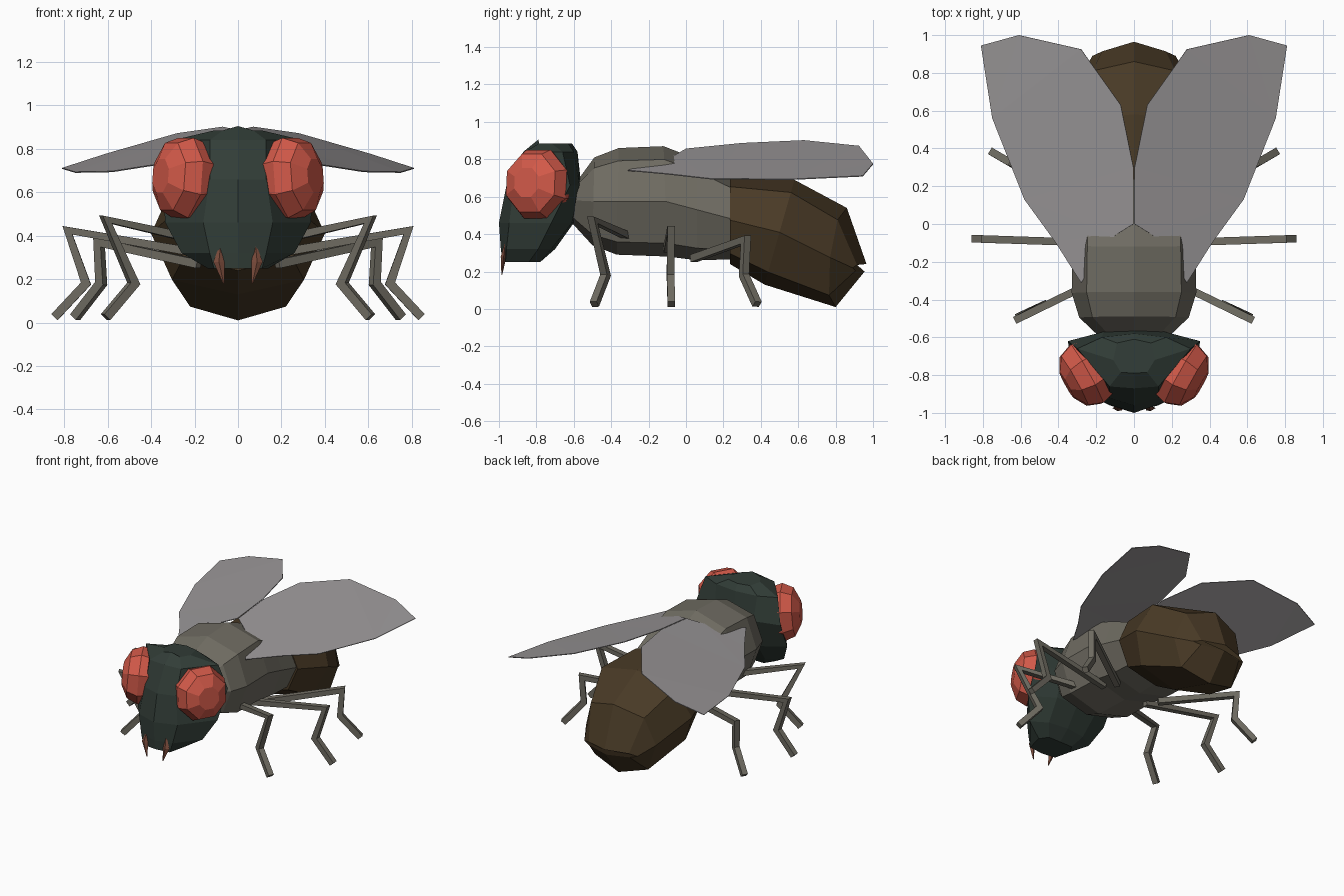
import bpy, bmesh, math
from mathutils import Vector

if "Cube" in bpy.data.objects:
    bpy.data.objects.remove(bpy.data.objects["Cube"])


def material(name, rgb):
    m = bpy.data.materials.new(name)
    m.diffuse_color = (*rgb, 1)
    m.use_nodes = True
    m.node_tree.nodes["Principled BSDF"].inputs["Base Color"].default_value = m.diffuse_color
    return m


RED = material("eye_red", (0.64, 0.10, 0.066))
GREEN = material("head_dark_green", (0.031, 0.046, 0.038))
GREY = material("thorax_grey", (0.16, 0.15, 0.122))
BROWN = material("abdomen_brown", (0.066, 0.042, 0.019))
WING = material("wing_grey", (0.32, 0.305, 0.31))
RUST = material("mouth_rust", (0.2, 0.072, 0.045))


def make_object(name, bm, mat):
    bmesh.ops.recalc_face_normals(bm, faces=bm.faces)
    me = bpy.data.meshes.new(name)
    bm.to_mesh(me)
    bm.free()
    me.materials.append(mat)
    ob = bpy.data.objects.new(name, me)
    bpy.context.collection.objects.link(ob)
    return ob


def mirror(ob):
    ob.modifiers.new("mirror", 'MIRROR')
    return ob


def loft(name, rings, mat):
    """Skin a row of equal-length point rings and cap both ends."""
    bm = bmesh.new()
    rows = [[bm.verts.new(p) for p in ring] for ring in rings]
    n = len(rows[0])
    for a, b in zip(rows, rows[1:]):
        for i in range(n):
            j = (i + 1) % n
            bm.faces.new((a[i], a[j], b[j], b[i]))
    bm.faces.new(rows[0])
    bm.faces.new(rows[-1])
    return make_object(name, bm, mat)


def body_ring(top, bottom, w, bulge=0.0, diag=0.76):
    """Eight-sided tilted section; bulge shifts the sides along y."""
    pts = []
    for i in range(8):
        a = i * math.pi / 4
        s, c = math.sin(a), math.cos(a)
        k = diag / 0.7071 if i % 2 else 1
        t = (c * k + 1) / 2
        y = bottom[0] + (top[0] - bottom[0]) * t + bulge * abs(s)
        pts.append((w * s * k, y, bottom[1] + (top[1] - bottom[1]) * t))
    return pts


# Thorax
loft("thorax", [
    body_ring((-0.57, 0.70), (-0.61, 0.46), 0.19),
    body_ring((-0.49, 0.81), (-0.50, 0.34), 0.29),
    body_ring((-0.36, 0.86), (-0.37, 0.29), 0.33),
    body_ring((-0.12, 0.87), (-0.10, 0.28), 0.325),
    body_ring((0.06, 0.80), (0.06, 0.26), 0.32),
    body_ring((0.24, 0.70), (0.24, 0.265), 0.32)], GREY)

# Abdomen, drooping to a blunt ridged tail
loft("abdomen", [
    body_ring((0.235, 0.71), (0.235, 0.24), 0.33),
    body_ring((0.58, 0.69), (0.42, 0.13), 0.40),
    body_ring((0.86, 0.54), (0.80, 0.01), 0.29, -0.06),
    body_ring((0.965, 0.24), (0.955, 0.20), 0.22, -0.07)], BROWN)

# Head: z, front middle y, front corner, side corner, back corner, back middle y
head_rows = [
    (0.25, -0.98, (0.11, -0.965), (0.14, -0.84), (0.10, -0.78), -0.78),
    (0.32, -0.99, (0.13, -0.96), (0.26, -0.79), (0.15, -0.72), -0.70),
    (0.46, -1.00, (0.16, -0.945), (0.335, -0.72), (0.17, -0.61), -0.60),
    (0.66, -0.96, (0.13, -0.92), (0.35, -0.62), (0.16, -0.57), -0.56),
    (0.84, -0.87, (0.13, -0.86), (0.30, -0.66), (0.17, -0.60), -0.58),
    (0.905, -0.79, (0.07, -0.785), (0.11, -0.72), (0.09, -0.63), -0.61)]
rings = []
for z, front, fc, sc, bc, back in head_rows:
    half = (fc, sc, bc)
    drop = 0.02 if z > 0.9 else 0
    rings.append([(0, front, z)] + [(x, y, z - drop) for x, y in half] + [(0, back, z - drop)]
                 + [(-x, y, z - drop) for x, y in reversed(half)])
loft("head", rings, GREEN)

# Eyes: faceted domes facing outward and forward
normal = Vector((0.86, -0.48, 0.08)).normalized()
side = normal.cross(Vector((0, 0, 1))).normalized()
up = side.cross(normal)
centre = Vector((0.235, -0.785, 0.665))
eye_rings = []
for depth, r in ((-0.05, 0.9), (0.02, 1.0), (0.095, 0.84), (0.14, 0.42)):
    eye_rings.append([centre + normal * depth
                      + side * (0.19 * r * math.cos(math.radians(45 * i + 22.5)))
                      + up * (0.2 * r * math.sin(math.radians(45 * i + 22.5)))
                      for i in range(8)])
mirror(loft("eyes", eye_rings, RED))

# Mouth spikes: slim diamonds
spike = [(0.080, -0.965, 0.36, 0.003), (0.088, -0.975, 0.28, 0.026), (0.066, -0.985, 0.18, 0.003)]
mirror(loft("mouth_spikes", [[(x + w, y, z), (x, y + w * 0.6, z), (x - w, y, z), (x, y - w * 0.6, z)]
                             for x, y, z, w in spike], RUST))


# Legs: jointed square tubes from hip to foot
def leg(name, pts, r=0.025):
    pts = [Vector(p) for p in pts]
    out = Vector((pts[1].x - pts[0].x, pts[1].y - pts[0].y, 0)).normalized()
    flat = Vector((-out.y, out.x, 0))
    rings = []
    for i, p in enumerate(pts):
        d1 = (pts[i] - pts[i - 1]).normalized() if i else (pts[1] - p).normalized()
        d2 = (pts[i + 1] - p).normalized() if i < len(pts) - 1 else d1
        t = (d1 + d2).normalized()
        n = t.cross(flat).normalized()
        b = n.cross(t).normalized()
        k = min(1.5, 1 / max(0.5, t.dot(d1)))
        rings.append([p + n * (r * k * u) + b * (r * v)
                      for u, v in ((0.8, 0.8), (0.8, -0.8), (-0.8, -0.8), (-0.8, 0.8))])
    mirror(loft(name, rings, GREY))


leg("front_legs", [(0.18, -0.29, 0.38), (0.61, -0.50, 0.475), (0.48, -0.43, 0.18), (0.61, -0.49, 0.025)])
leg("middle_legs", [(0.18, -0.10, 0.32), (0.785, -0.08, 0.425), (0.70, -0.083, 0.18), (0.845, -0.078, 0.025)])
leg("rear_legs", [(0.18, 0.04, 0.27), (0.64, 0.32, 0.37), (0.63, 0.31, 0.18), (0.75, 0.38, 0.025)])

# Wings: thin blades sloping down to the outside
outline = [(0.28, -0.31, 0.74), (0.42, -0.09, 0.72), (0.58, 0.13, 0.695), (0.75, 0.56, 0.692),
           (0.81, 0.945, 0.71), (0.61, 1.0, 0.775), (0.28, 0.925, 0.87), (0.07, 0.63, 0.90),
           (0.003, 0.30, 0.885), (0.003, 0.0, 0.855), (0.10, -0.06, 0.82), (0.24, -0.06, 0.78)]
bm = bmesh.new()
bm.faces.new([bm.verts.new(p) for p in outline])
bmesh.ops.triangulate(bm, faces=bm.faces)
wings = make_object("wings", bm, WING)
solid = wings.modifiers.new("thickness", 'SOLIDIFY')
solid.thickness = 0.005
solid.offset = 0
mirror(wings)
